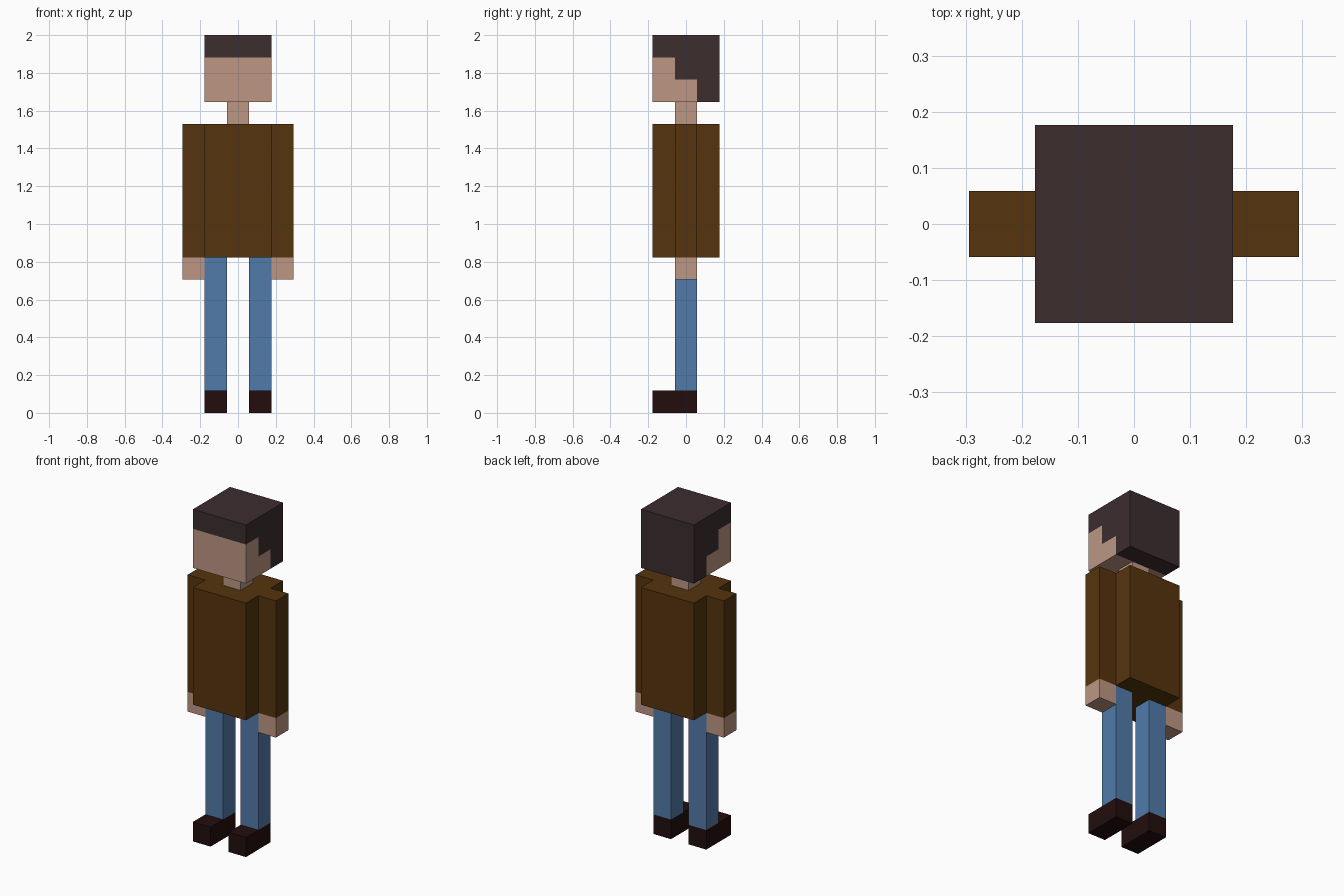
import bpy
import bmesh
from mathutils import Matrix, Vector

if "Cube" in bpy.data.objects:
    bpy.data.objects.remove(bpy.data.objects["Cube"], do_unlink=True)

U = 2 / 17  # one block: the figure is 17 blocks tall


def material(name, rgb):
    """Flat material from 8-bit sRGB, stored as linear values."""
    lin = [c / 255 / 12.92 if c / 255 <= 0.04045 else ((c / 255 + 0.055) / 1.055) ** 2.4
           for c in rgb]
    mat = bpy.data.materials.new(name)
    mat.use_nodes = True
    mat.diffuse_color = (*lin, 1)
    bsdf = mat.node_tree.nodes["Principled BSDF"]
    bsdf.inputs["Base Color"].default_value = (*lin, 1)
    bsdf.inputs["Roughness"].default_value = 0.9
    return mat


skin = material("skin", (189, 151, 132))
hair = material("dark_hair", (60, 45, 47))
shirt = material("brown_shirt", (86, 52, 14))
denim = material("blue_denim", (82, 123, 170))
leather = material("dark_leather", (35, 13, 13))


def block(name, mats, x, y, z, cuts=(), rule=None):
    """Box between (min, max) pairs in blocks; cuts are (axis, position) seams."""
    spans = (x, y, z)
    size = Vector([(b - a) * U for a, b in spans])
    centre = Vector([(a + b) / 2 * U for a, b in spans])
    bm = bmesh.new()
    bmesh.ops.create_cube(bm, size=1, matrix=Matrix.LocRotScale(centre, None, size))
    for axis, pos in cuts:
        normal = Vector([float(i == axis) for i in range(3)])
        bmesh.ops.bisect_plane(bm, geom=bm.verts[:] + bm.edges[:] + bm.faces[:],
                               plane_co=normal * pos * U, plane_no=normal)
    if rule:
        for face in bm.faces:
            face.material_index = rule(face.calc_center_median() / U)
    mesh = bpy.data.meshes.new(name)
    bm.to_mesh(mesh)
    bm.free()
    for mat in mats:
        mesh.materials.append(mat)
    obj = bpy.data.objects.new(name, mesh)
    bpy.context.collection.objects.link(obj)
    return obj


# Head: hair steps down towards the back in three levels
def is_hair(c):
    return int(c.z > 16 or (c.z > 15 and c.y > -0.5) or c.y > 0.5)


block("head", [skin, hair], (-1.5, 1.5), (-1.5, 1.5), (14, 17),
      cuts=[(1, -0.5), (1, 0.5), (2, 15), (2, 16)], rule=is_hair)

# Neck and torso
block("neck", [skin], (-0.5, 0.5), (-0.5, 0.5), (13, 14))
block("torso", [shirt], (-1.5, 1.5), (-1.5, 1.5), (7, 13))

# Limbs on both sides
for side, s in (("left", 1), ("right", -1)):
    arm_x = sorted((1.5 * s, 2.5 * s))
    leg_x = sorted((0.5 * s, 1.5 * s))
    block(side + "_sleeve", [shirt], arm_x, (-0.5, 0.5), (7, 13))
    block(side + "_hand", [skin], arm_x, (-0.5, 0.5), (6, 7))
    block(side + "_leg", [denim], leg_x, (-0.5, 0.5), (1, 7))
    block(side + "_shoe", [leather], leg_x, (-1.5, 0.5), (0, 1))
